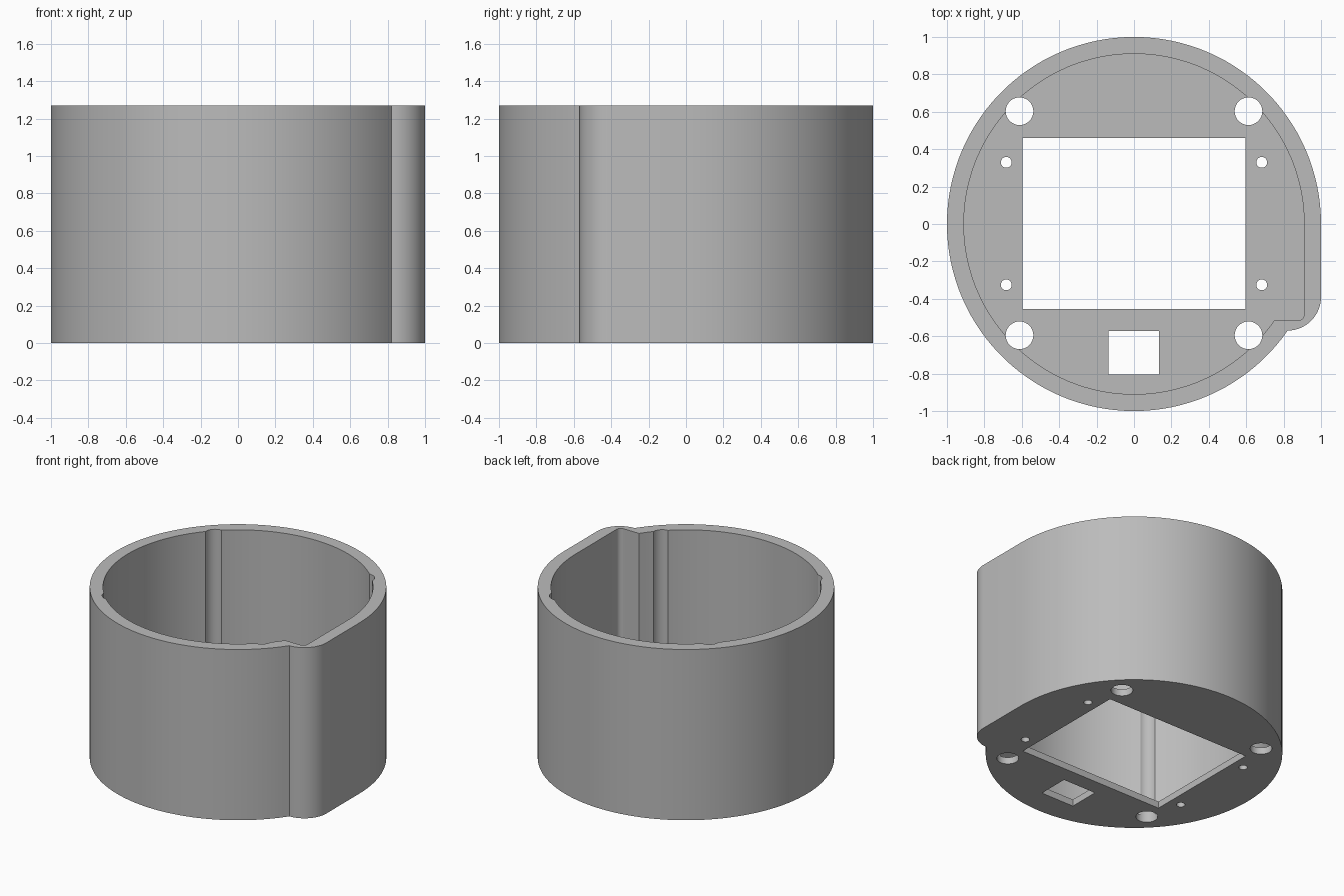
import bpy
import bmesh
from math import asin, cos, sin, pi, radians

cube = bpy.data.objects.get("Cube")
if cube:
    bpy.data.objects.remove(cube, do_unlink=True)

HEIGHT, FLOOR = 1.27, 0.05

grey = bpy.data.materials.new("grey plastic")
grey.use_nodes = True
colour = (0.5, 0.5, 0.5, 1)
grey.diffuse_color = colour
grey.node_tree.nodes["Principled BSDF"].inputs["Base Color"].default_value = colour


def arc(cx, cy, r, start, end, steps):
    return [(cx + r * cos(start + (end - start) * i / steps),
             cy + r * sin(start + (end - start) * i / steps)) for i in range(steps + 1)]


def circle(cx, cy, r, steps=32):
    return arc(cx, cy, r, 0, 2 * pi, steps)[:-1]


def rectangle(x0, x1, y0, y1):
    return [(x0, y0), (x1, y0), (x1, y1), (x0, y1)]


def housing_outline(r, step, fillet):
    """Circle whose right front side runs straight forward to a rounded step."""
    ring = arc(0, 0, r, 0, 2 * pi - asin(step / r), 112)
    corner = arc(r - fillet, fillet - step, fillet, -pi / 2, 0, 14)
    return ring + corner


def prism(name, outline, z0, z1):
    bm = bmesh.new()
    base = bm.faces.new([bm.verts.new((x, y, z0)) for x, y in outline])
    top = bmesh.ops.extrude_face_region(bm, geom=[base])["geom"]
    bmesh.ops.translate(bm, vec=(0, 0, z1 - z0),
                        verts=[v for v in top if isinstance(v, bmesh.types.BMVert)])
    bmesh.ops.recalc_face_normals(bm, faces=bm.faces)
    mesh = bpy.data.meshes.new(name)
    bm.to_mesh(mesh)
    bm.free()
    mesh.materials.append(grey)
    obj = bpy.data.objects.new(name, mesh)
    bpy.context.collection.objects.link(obj)
    return obj


# Outer shell
housing = prism("housing", housing_outline(1.0, 0.57, 0.18), 0, HEIGHT)

# Pocket, floor windows and screw holes
cutters = [
    prism("pocket_cutter", housing_outline(0.91, 0.517, 0.035), FLOOR, HEIGHT + 0.1),
    prism("window_cutter", rectangle(-0.597, 0.597, -0.455, 0.46), -0.1, 0.3),
    prism("slot_cutter", rectangle(-0.137, 0.135, -0.805, -0.573), -0.1, 0.3),
]
for sx in (-1, 1):
    for y in (0.603, -0.595):
        # Corner holes groove the wall all the way up
        cutters.append(prism("corner_hole_cutter", circle(sx * 0.612, y, 0.074),
                             -0.1, HEIGHT + 0.2))
    for y in (0.33, -0.325):
        cutters.append(prism("screw_hole_cutter", circle(sx * 0.683, y, 0.029, 24), -0.1, 0.3))

bpy.ops.object.select_all(action='DESELECT')
bpy.context.view_layer.objects.active = housing
housing.select_set(True)
for cutter in cutters:
    cutter.hide_render = True
    cut = housing.modifiers.new("cut", 'BOOLEAN')
    cut.operation = 'DIFFERENCE'
    cut.solver = 'EXACT'
    cut.object = cutter
    bpy.ops.object.modifier_apply(modifier=cut.name)
for cutter in cutters:
    bpy.data.objects.remove(cutter, do_unlink=True)

bpy.ops.object.shade_smooth_by_angle(angle=radians(25))
